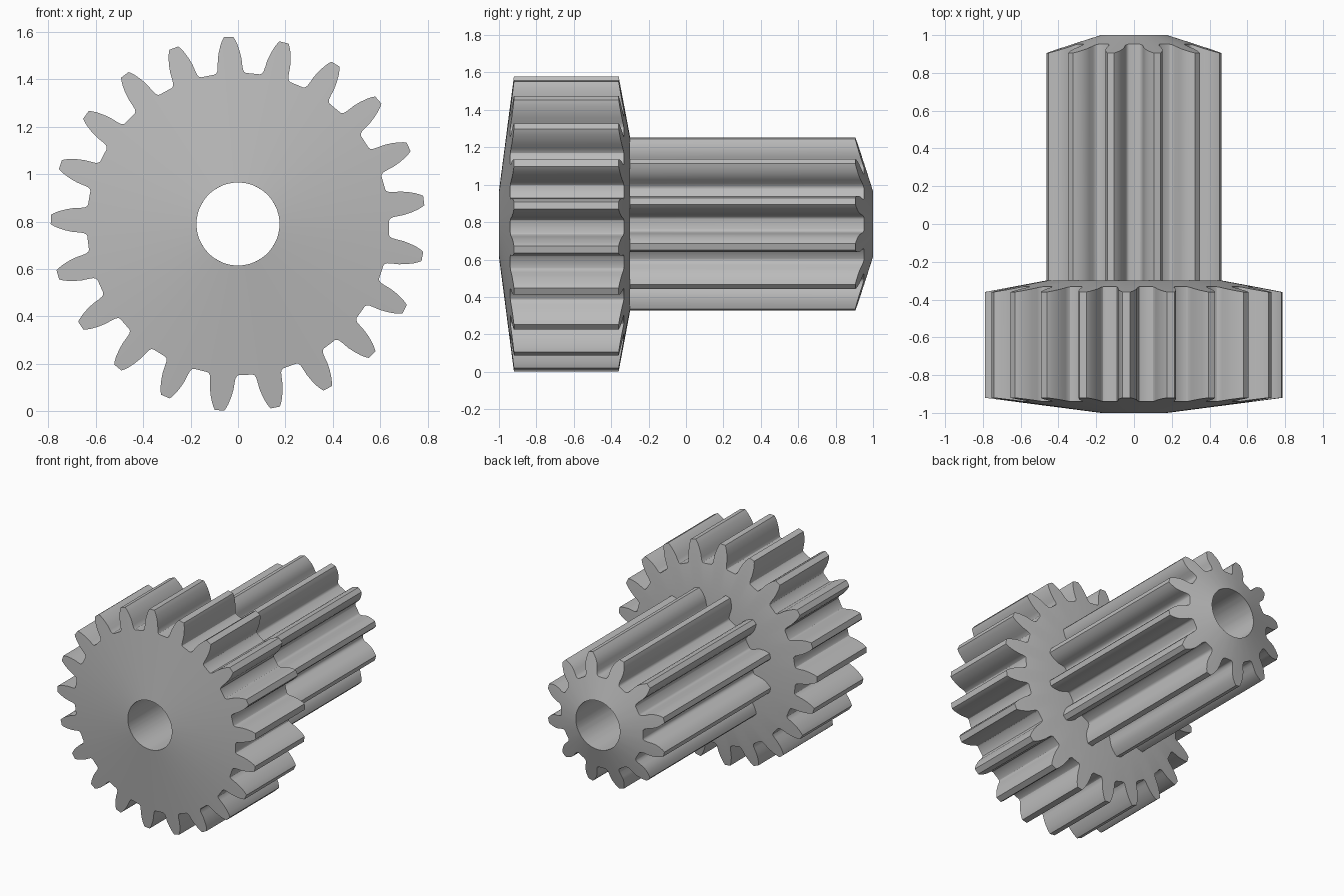
import bpy
import bmesh
from math import cos, sin, pi, radians

AXIS_Z = 0.79
BORE = 0.175

if "Cube" in bpy.data.objects:
    bpy.data.objects.remove(bpy.data.objects["Cube"], do_unlink=True)

# Single plain grey
grey = bpy.data.materials.new("plain grey")
grey.use_nodes = True
grey.diffuse_color = (0.5, 0.5, 0.5, 1)
grey.node_tree.nodes["Principled BSDF"].inputs["Base Color"].default_value = (0.5, 0.5, 0.5, 1)


def outline(teeth, start, flank):
    """Polar outline of a gear; flank lists (radius, half width) from root to tip."""
    half = [(r, w / r) for r, w in flank]
    points = []
    for i in range(teeth):
        mid = radians(start) + 2 * pi * i / teeth
        points += [(r, mid - a) for r, a in half]
        points += [(r, mid + a) for r, a in reversed(half)]
    return points


def make_gear(name, points, front, back):
    """front and back are (inner radius, inner y, tip radius, tip y) of the end cones."""
    def cone(end, r):
        r0, y0, r1, y1 = end
        return y0 + (y1 - y0) * max(0, r - r0) / (r1 - r0)

    bm = bmesh.new()

    def ring(end, radius=None):
        verts = []
        for r, a in points:
            r = radius or r
            verts.append(bm.verts.new((r * cos(a), cone(end, r), AXIS_Z + r * sin(a))))
        return verts

    rings = [ring(front, BORE), ring(front), ring(back)]
    if back[0] > BORE:
        rings.append(ring(back, back[0]))
    rings.append(ring(back, BORE))

    # Closed loop of rings: front cone, teeth, back cone, bore wall
    count = len(points)
    for k, a in enumerate(rings):
        b = rings[(k + 1) % len(rings)]
        for i in range(count):
            j = (i + 1) % count
            bm.faces.new((a[i], a[j], b[j], b[i]))
    bmesh.ops.recalc_face_normals(bm, faces=bm.faces)

    mesh = bpy.data.meshes.new(name)
    bm.to_mesh(mesh)
    bm.free()
    mesh.materials.append(grey)
    obj = bpy.data.objects.new(name, mesh)
    bpy.context.collection.objects.link(obj)
    bpy.ops.object.select_all(action="DESELECT")
    obj.select_set(True)
    bpy.context.view_layer.objects.active = obj
    bpy.ops.object.shade_smooth_by_angle(angle=radians(30))
    return obj


# Large gear at the front
large_flank = [(0.638, 0.066), (0.642, 0.059), (0.652, 0.054), (0.67, 0.052), (0.70, 0.050),
               (0.73, 0.044), (0.76, 0.035), (0.778, 0.027), (0.79, 0.020)]
make_gear("large_gear", outline(21, 92.9, large_flank),
          (BORE, -1.0, 0.79, -0.92), (0.47, -0.30, 0.79, -0.36))

# Long pinion behind it
pinion_flank = [(0.325, 0.060), (0.328, 0.053), (0.337, 0.047), (0.355, 0.0455), (0.385, 0.048),
                (0.41, 0.047), (0.435, 0.040), (0.458, 0.029), (0.475, 0.018)]
make_gear("pinion", outline(12, 15, pinion_flank),
          (BORE, -0.30, 0.475, -0.30), (BORE, 1.0, 0.475, 0.905))
